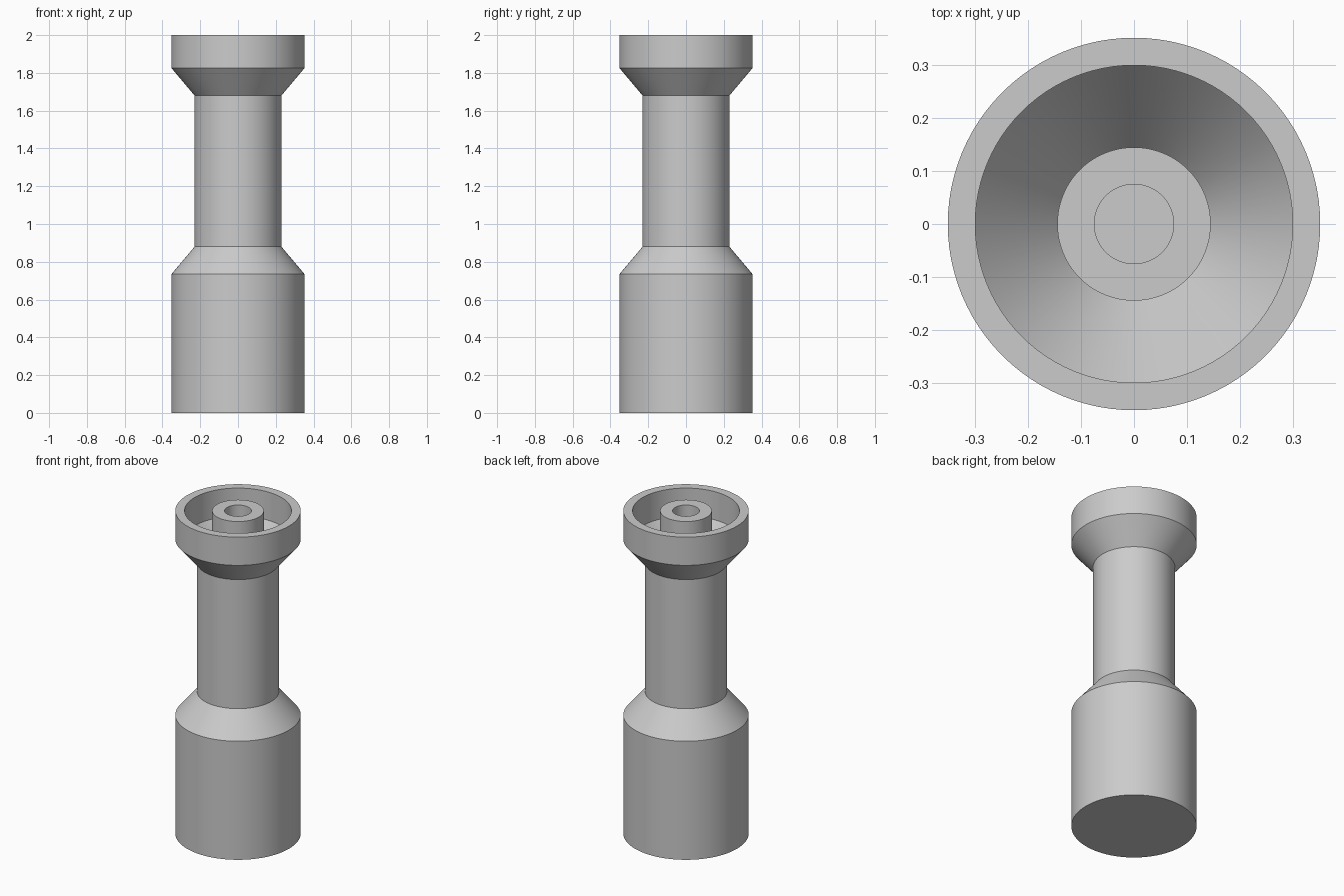
import bpy
import bmesh
import math

SEGMENTS = 96

if "Cube" in bpy.data.objects:
    bpy.data.objects.remove(bpy.data.objects["Cube"], do_unlink=True)


def flat_material(name, color):
    mat = bpy.data.materials.new(name)
    mat.use_nodes = True
    mat.diffuse_color = color
    mat.node_tree.nodes["Principled BSDF"].inputs["Base Color"].default_value = color
    return mat


def lathe(name, profile, mat):
    """Turn a (radius, height) profile around z; both ends lie on the axis."""
    bm = bmesh.new()
    verts = [bm.verts.new((r, 0, z)) for r, z in profile]
    edges = [bm.edges.new(pair) for pair in zip(verts, verts[1:])]
    bmesh.ops.spin(bm, geom=verts + edges, cent=(0, 0, 0), axis=(0, 0, 1),
                   angle=math.tau, steps=SEGMENTS, use_merge=True)
    bmesh.ops.remove_doubles(bm, verts=bm.verts, dist=0.0001)
    bmesh.ops.recalc_face_normals(bm, faces=bm.faces)
    mesh = bpy.data.meshes.new(name)
    bm.to_mesh(mesh)
    bm.free()
    mesh.materials.append(mat)
    obj = bpy.data.objects.new(name, mesh)
    bpy.context.collection.objects.link(obj)
    bpy.ops.object.select_all(action="DESELECT")
    obj.select_set(True)
    bpy.context.view_layer.objects.active = obj
    bpy.ops.object.shade_smooth_by_angle(angle=math.radians(30))
    return obj


grey = flat_material("plain grey", (0.6, 0.6, 0.6, 1))

OUTER, NECK, CUP, POST, BORE = 0.352, 0.23, 0.30, 0.145, 0.075

# Outside: wide base, shoulder, neck, flared cup
outside = [(0, 0), (OUTER, 0), (OUTER, 0.735), (NECK, 0.88),
           (NECK, 1.68), (OUTER, 1.825), (OUTER, 2)]
# Inside: cup wall, funnel floor, centre post with a blind bore
inside = [(CUP, 2), (CUP, 1.825), (POST, 1.64), (POST, 2),
          (BORE, 2), (BORE, 1.68), (0, 1.68)]

lathe("turned_body", outside + inside, grey)
